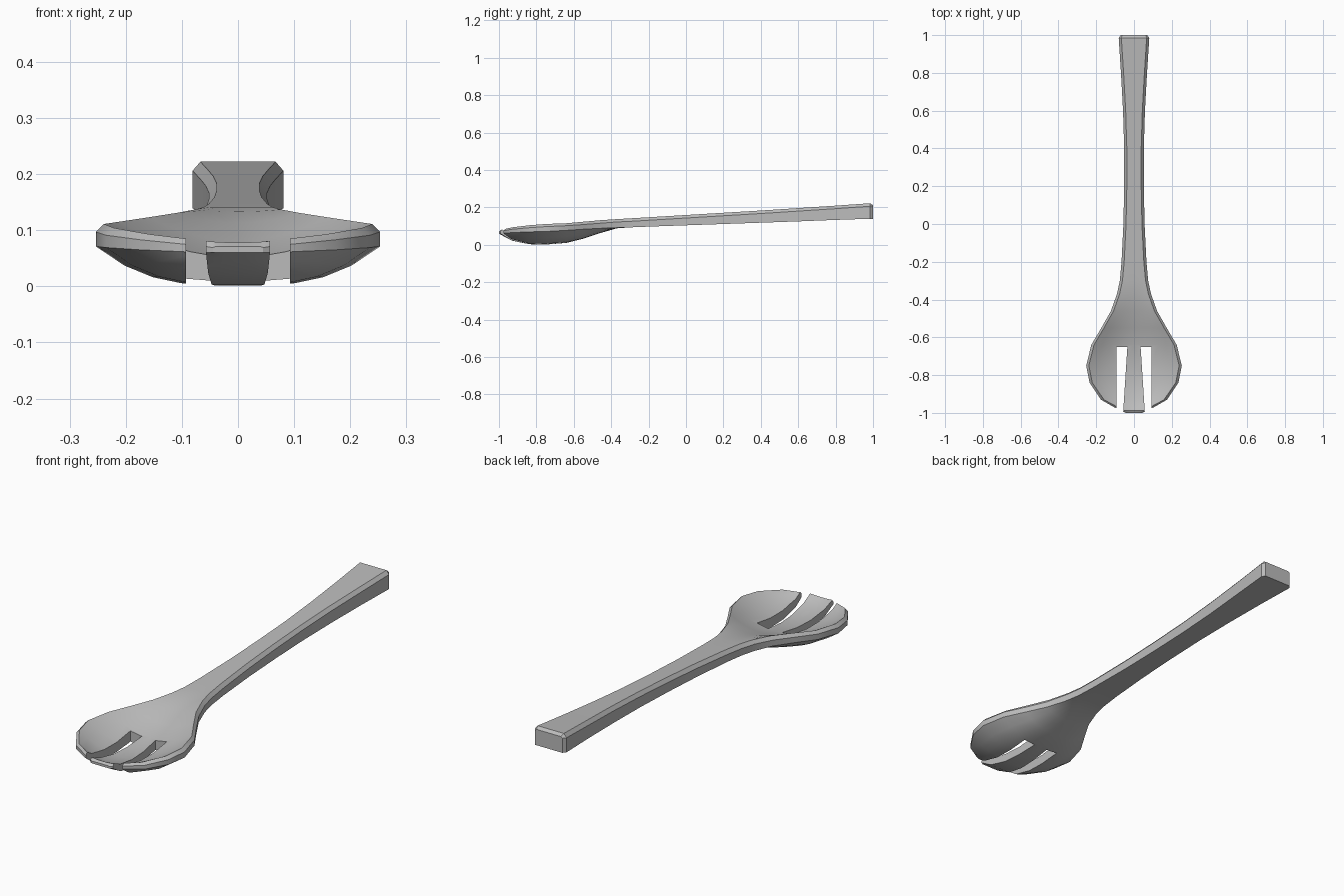
import bpy
import bmesh

cube = bpy.data.objects.get("Cube")
if cube:
    bpy.data.objects.remove(cube, do_unlink=True)

grey = bpy.data.materials.new("plain grey")
grey.use_nodes = True
grey.diffuse_color = (0.5, 0.5, 0.5, 1)
grey.node_tree.nodes["Principled BSDF"].inputs["Base Color"].default_value = (0.5, 0.5, 0.5, 1)


def make_object(name, bm):
    bmesh.ops.recalc_face_normals(bm, faces=bm.faces)
    mesh = bpy.data.meshes.new(name)
    bm.to_mesh(mesh)
    bm.free()
    mesh.materials.append(grey)
    obj = bpy.data.objects.new(name, mesh)
    bpy.context.collection.objects.link(obj)
    return obj


def section(y, w, keel, rim_low, rim_high, top, floor, bevel):
    """Closed cross-section: curved underside, rim, bevel, dished inside."""
    steps = [i / 5 for i in range(-5, 6)]
    under = [(w * u, y, keel + (rim_low - keel) * abs(u) ** 3) for u in steps]
    inside = [((w - bevel) * u, y, floor + (top - floor) * u * u) for u in reversed(steps)]
    return under + [(w, y, rim_high)] + inside + [(-w, y, rim_high)]


# Handle stations: y, half width, bottom, top
handle = [(0.985, 0.081, 0.139, 0.222), (0.8, 0.069, 0.133, 0.209), (0.6, 0.058, 0.125, 0.196),
          (0.4, 0.052, 0.118, 0.183), (0.2, 0.052, 0.111, 0.171), (0, 0.056, 0.104, 0.159),
          (-0.2, 0.066, 0.097, 0.147), (-0.3, 0.075, 0.093, 0.141)]
# Bowl stations: y, half width, keel, rim low, rim high, top, floor, bevel
bowl = [(-0.37, 0.09, 0.088, 0.091, 0.122, 0.137, 0.133, 0.014),
        (-0.46, 0.122, 0.062, 0.088, 0.115, 0.131, 0.113, 0.014),
        (-0.55, 0.173, 0.032, 0.083, 0.108, 0.123, 0.081, 0.014),
        (-0.64, 0.226, 0.01, 0.077, 0.102, 0.115, 0.053, 0.014),
        (-0.75, 0.253, 0.001, 0.071, 0.097, 0.111, 0.038, 0.014),
        (-0.84, 0.235, 0.003, 0.069, 0.091, 0.104, 0.038, 0.014),
        (-0.93, 0.175, 0.022, 0.065, 0.083, 0.093, 0.052, 0.016),
        (-0.97, 0.105, 0.043, 0.062, 0.076, 0.084, 0.068, 0.02),
        (-0.988, 0.065, 0.053, 0.06, 0.072, 0.08, 0.078, 0.014),
        (-1, 0.045, 0.06, 0.06, 0.069, 0.071, 0.071, 0.005)]

sections = [section(1, 0.07, 0.139, 0.139, 0.206, 0.212, 0.212, 0.008)]
sections += [section(y, w, b, b, t - 0.016, t, t, 0.014) for y, w, b, t in handle]
sections += [section(*s) for s in bowl]

# Body lofted through all the sections
bm = bmesh.new()
rings = [[bm.verts.new(p) for p in s] for s in sections]
for a, b in zip(rings, rings[1:]):
    for i in range(len(a)):
        j = (i + 1) % len(a)
        bm.faces.new((a[i], a[j], b[j], b[i]))
bm.faces.new(rings[0])
bm.faces.new(rings[-1])
spork = make_object("spork", bm)

# Two tapering slots separate the tines
bm = bmesh.new()
for side in (-1, 1):
    outline = [(0.035, -0.65), (0.093, -0.65), (0.093, -1.1), (0.064, -1.1)]
    low, high = [[bm.verts.new((side * x, y, z)) for x, y in outline] for z in (-0.1, 0.3)]
    bm.faces.new(low)
    bm.faces.new(high)
    for i in range(4):
        j = (i + 1) % 4
        bm.faces.new((low[i], low[j], high[j], high[i]))
cutter = make_object("slot_cutter", bm)
cutter.hide_render = True

cut = spork.modifiers.new("slots", 'BOOLEAN')
cut.operation = 'DIFFERENCE'
cut.solver = 'EXACT'
cut.object = cutter
bpy.ops.object.select_all(action='DESELECT')
spork.select_set(True)
bpy.context.view_layer.objects.active = spork
bpy.ops.object.modifier_apply(modifier=cut.name)
bpy.data.objects.remove(cutter, do_unlink=True)
bpy.ops.object.shade_smooth_by_angle(angle=0.5)
